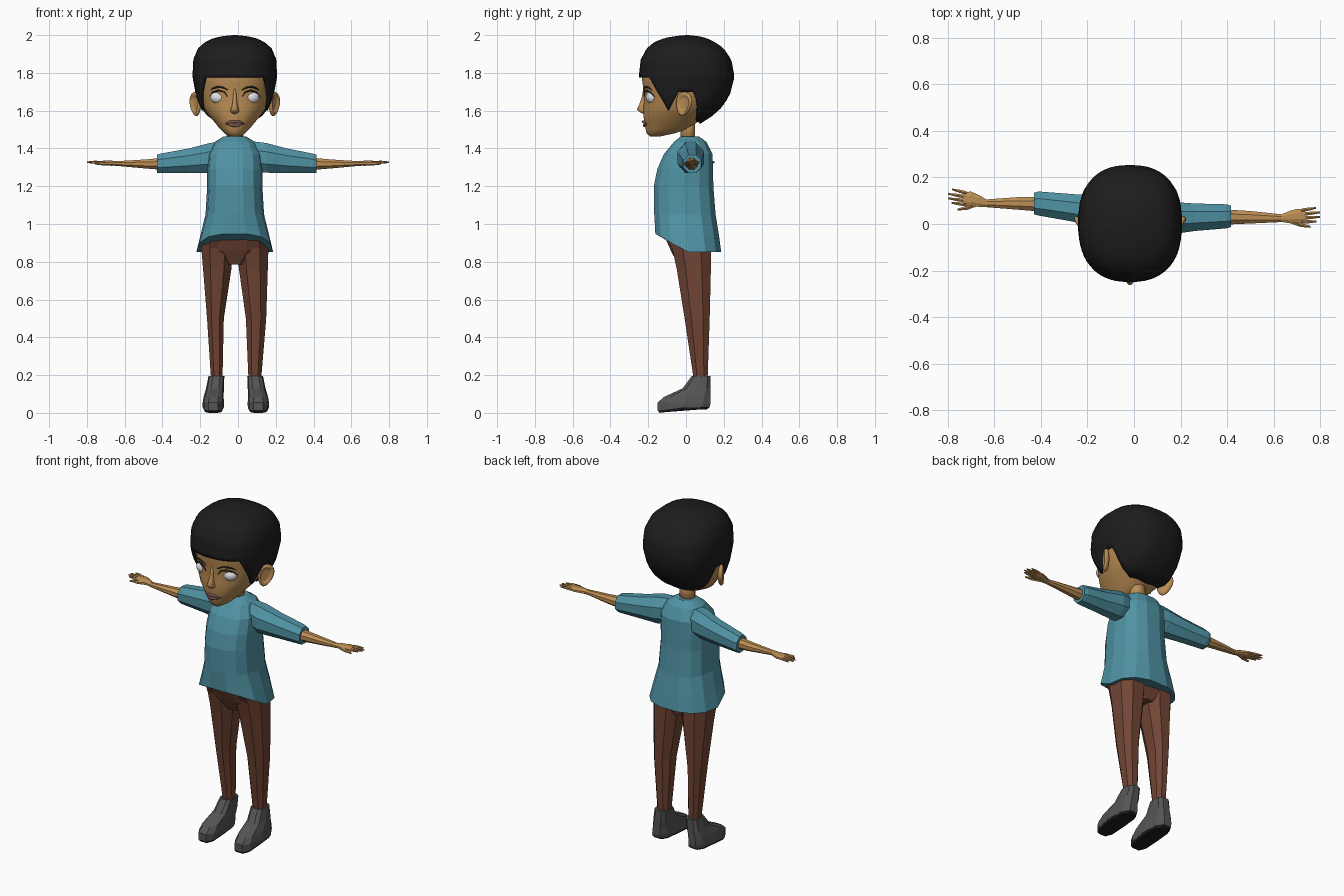
import bpy, bmesh
from math import sin, cos, pi, radians, copysign, sqrt
from mathutils import Vector, Matrix

if "Cube" in bpy.data.objects:
    bpy.data.objects.remove(bpy.data.objects["Cube"])

CX = -0.017  # centre line of the figure


def material(name, rgb):
    m = bpy.data.materials.new(name)
    m.diffuse_color = (*rgb, 1)
    m.use_nodes = True
    m.node_tree.nodes["Principled BSDF"].inputs["Base Color"].default_value = m.diffuse_color
    return m


SKIN = material("skin", (0.50, 0.27, 0.09))
SHIRT = material("teal_cloth", (0.08, 0.29, 0.37))
PANTS = material("brown_cloth", (0.17, 0.06, 0.035))
SHOE = material("grey_leather", (0.09, 0.09, 0.09))
BLACK = material("black", (0.012, 0.012, 0.012))
WHITE = material("eye_white", (0.75, 0.76, 0.8))
LIP = material("lip", (0.22, 0.09, 0.09))


def spow(v, p):
    return copysign(abs(v) ** p, v)


def finish(name, bm, mat, smooth):
    bmesh.ops.recalc_face_normals(bm, faces=bm.faces)
    me = bpy.data.meshes.new(name)
    bm.to_mesh(me)
    bm.free()
    me.materials.append(mat)
    for f in me.polygons:
        f.use_smooth = smooth
    ob = bpy.data.objects.new(name, me)
    bpy.context.collection.objects.link(ob)
    return ob


def loft(name, rings, mat, smooth=False, caps=(True, True)):
    bm = bmesh.new()
    vs = [[bm.verts.new(p) for p in r] for r in rings]
    n = len(vs[0])
    for a, b in zip(vs, vs[1:]):
        for i in range(n):
            j = (i + 1) % n
            bm.faces.new((a[i], a[j], b[j], b[i]))
    if caps[0]:
        bm.faces.new(vs[0])
    if caps[1]:
        bm.faces.new(vs[-1])
    return finish(name, bm, mat, smooth)


def ring(cx, hw, yf, yb, zf, zb=None, n=8, p=0.8):
    """Level section; the front may sit at another height than the rest."""
    zb = zf if zb is None else zb
    pts = []
    for i in range(n):
        a = 2 * pi * (i + 0.5) / n
        y = (yf + yb) / 2 - (yb - yf) / 2 * spow(cos(a), p)
        s = min(1, max(0, y / yf * 1.05)) if yf < 0 else 0
        pts.append((cx + hw * spow(sin(a), p), y, zb + (zf - zb) * s))
    return pts


def hoop(x, y, z, hy, hz, n=8):
    """Upright section for the arms and fingers."""
    return [(x, y + hy * cos(2 * pi * (i + .5) / n), z + hz * sin(2 * pi * (i + .5) / n))
            for i in range(n)]


def section(table, z):
    """Interpolate (half width, front, back) at a height."""
    if z <= table[0][0]:
        return table[0][1:]
    for a, b in zip(table, table[1:]):
        if z <= b[0]:
            t = (z - a[0]) / (b[0] - a[0])
            return [u + (v - u) * t for u, v in zip(a[1:], b[1:])]
    return table[-1][1:]


# Head
HEAD = [(1.463, .022, -.19, -.14), (1.48, .055, -.208, -.06), (1.505, .08, -.215, .02),
        (1.54, .108, -.222, .06), (1.58, .143, -.226, .11), (1.62, .168, -.225, .16),
        (1.68, .187, -.222, .20), (1.74, .20, -.23, .23), (1.80, .205, -.238, .235),
        (1.88, .19, -.215, .21)]
loft("head", [ring(CX, hw, f, b, z, n=36, p=.92) for z, hw, f, b in HEAD], SKIN, True)
loft("neck", [ring(CX, .045, -.03, .05, z, n=10, p=1) for z in (1.42, 1.58)], SKIN, True)


def face_y(x, z):
    hw, f, b = section(HEAD, z)
    return (f + b) / 2 - (b - f) / 2 * sqrt(max(0, 1 - abs((x - CX) / hw) ** 2.17))


# Hair shell: each column runs from the hairline up to the crown
HAIR = [(1.53, .10, -.08, .075), (1.565, .15, -.16, .13), (1.60, .182, -.215, .175),
        (1.675, .205, -.235, .23), (1.78, .224, -.25, .257), (1.87, .22, -.24, .24),
        (1.93, .195, -.208, .20), (1.965, .155, -.165, .15), (1.985, .11, -.11, .105),
        (1.995, .06, -.055, .065), (2.0, .01, 0, .015)]
LINE = [(0, 1.775), (42, 1.775), (72, 1.60), (84, 1.70), (96, 1.70), (114, 1.575),
        (126, 1.54), (180, 1.53)]
COLS, ROWS = 60, 18
rows = []
for k in range(ROWS + 1):
    row = []
    for i in range(COLS):
        deg = 360 * i / COLS
        h = section(LINE, min(deg, 360 - deg))[0]
        z = h + (2 - h) * sin(k / ROWS * pi / 2)
        hw, f, b = section(HAIR, z)
        a = radians(deg)
        row.append((CX + hw * spow(sin(a), .83), (f + b) / 2 - (b - f) / 2 * spow(cos(a), .83), z))
    rows.append(row)
hair = loft("hair", rows, BLACK, True, (False, True))
sol = hair.modifiers.new("thickness", 'SOLIDIFY')
sol.thickness, sol.offset = 0.015, -1


def ball(name, loc, scale, mat, rot=None, dent=0):
    bm = bmesh.new()
    bmesh.ops.create_uvsphere(bm, u_segments=20, v_segments=14, radius=1)
    if dent:
        bmesh.ops.rotate(bm, verts=bm.verts, cent=(0, 0, 0), matrix=Matrix.Rotation(pi / 2, 3, 'Y'))
        for v in bm.verts:
            r = sqrt(v.co.y ** 2 + v.co.z ** 2)
            if v.co.x * dent > 0 and r < .72:
                v.co.x *= -.1
            v.co.y *= 1 + .25 * v.co.z
    m = Matrix.Translation(loc) @ (rot or Matrix()) @ Matrix.Diagonal((*scale, 1))
    bm.transform(m)
    return finish(name, bm, mat, True)


def stroke(name, pts, radius, mat, lift=0):
    """Tapered line lying on the face; pts are (x, z) from the centre line."""
    cu = bpy.data.curves.new(name, 'CURVE')
    cu.dimensions = '3D'
    cu.bevel_depth, cu.bevel_resolution = radius, 1
    sp = cu.splines.new('POLY')
    sp.points.add(len(pts) - 1)
    for i, (q, (x, z)) in enumerate(zip(sp.points, pts)):
        q.co = (CX + x, face_y(CX + x, z) - lift, z, 1)
        q.radius = .35 + .65 * sin(pi * i / (len(pts) - 1))
    cu.materials.append(mat)
    bpy.context.collection.objects.link(bpy.data.objects.new(name, cu))


# Ears, eyes, brows and lashes
for s, side in ((-1, "left"), (1, "right")):
    rot = Matrix.Rotation(-s * radians(32), 4, 'Z') @ Matrix.Rotation(radians(-12), 4, 'X')
    ball(side + "_ear", (CX + s * .208, -.012, 1.635), (.02, .047, .065), SKIN, rot, dent=s)
    ball(side + "_eye", (CX + s * .086, -.176, 1.67), (.044, .036, .035), WHITE)
    stroke(side + "_brow", [(s * x, z) for x, z in
           ((.035, 1.708), (.06, 1.722), (.09, 1.726), (.115, 1.718), (.135, 1.70))], .006, BLACK)
    stroke(side + "_lash", [(s * x, z) for x, z in
           ((.04, 1.675), (.055, 1.698), (.085, 1.707), (.115, 1.697), (.134, 1.675))], .005, BLACK, .004)

# Nose and lips
loft("nose", [ring(CX, hw, f, -.19, z, n=10, p=1) for z, hw, f in
     ((1.582, .012, -.225), (1.592, .023, -.245), (1.606, .022, -.263), (1.63, .015, -.25),
      (1.67, .011, -.236), (1.72, .008, -.226))], SKIN, True)
stroke("upper_lip", [(-.05, 1.53), (-.025, 1.541), (0, 1.541), (.025, 1.541), (.05, 1.53)], .009, LIP, .003)
stroke("lower_lip", [(-.045, 1.529), (-.02, 1.523), (0, 1.521), (.02, 1.523), (.045, 1.529)], .009, LIP, .002)

# Shirt body, hem higher at the front
loft("shirt", [ring(CX, hw, f, b, zf, zb, n=14, p=.8) for hw, f, b, zf, zb in
     ((.203, -.166, .19, .948, .852), (.182, -.168, .178, .99, .94), (.155, -.172, .16, 1.06, 1.05),
      (.146, -.174, .148, 1.2, 1.2), (.146, -.155, .146, 1.29, 1.29), (.14, -.12, .143, 1.37, 1.37),
      (.105, -.065, .11, 1.435, 1.435), (.06, -.03, .07, 1.463, 1.463))], SHIRT)

# Hips
loft("hips", [ring(CX, hw, f, b, z, n=10) for hw, f, b, z in
     ((.05, -.045, .11, .785), (.165, -.085, .135, .86), (.165, -.135, .15, .97))], PANTS)

# Legs and shoes: (outer, inner) edges from thigh to ankle on each side
for side, edges, sole in (("left", ((-.188, -.02), (-.2, -.02), (-.19, -.03), (-.167, -.072), (-.145, -.08)), -.131),
                          ("right", ((-.014, .155), (-.014, .167), (0, .163), (.038, .153), (.053, .125)), .108)):
    depth = ((-.12, .14, .94), (-.08, .14, .87), (-.055, .138, .76), (-.012, .13, .5), (.038, .117, .18))
    loft(side + "_leg", [ring((e[0] + e[1]) / 2, (e[1] - e[0]) / 2, f, b, z, n=8, p=.85)
                         for e, (f, b, z) in zip(edges, depth)], PANTS)
    top = (edges[4][0] + edges[4][1]) / 2
    loft(side + "_shoe", [ring(sole + (top - sole) * t, hw, f, b, zf, zb, n=10, p=.7)
                          for t, hw, f, b, zf, zb in
                          ((0, .056, -.155, .13, .012, .03), (0, .057, -.155, .135, .055, .05),
                           (.1, .053, -.12, .134, .085, .085), (.5, .047, -.02, .133, .13, .13),
                           (.9, .042, .028, .131, .197, .195))], SHOE)
    loft(side + "_sole", [ring(sole, hw, f, b, zf, zb, n=10, p=.7) for hw, f, b, zf, zb in
                          ((.05, -.145, .115, 0, .018), (.056, -.155, .13, .013, .031))], BLACK)

# Arms: y positions at shoulder, cuff, wrist, knuckles and finger tips
for s, side, ys in ((-1, "left", (.05, .088, .089, .108, .12)), (1, "right", (.025, .033, .025, .034, .04))):
    sh, cu, wr, kn, tip = ys
    end = .43 if s < 0 else .416
    loft(side + "_sleeve", [hoop(s * x, y, z, hy, hz) for x, y, z, hy, hz in
         ((.07, sh, 1.36, .06, .085), (.15, sh, 1.35, .077, .085), (.26, (sh + cu) / 2, 1.335, .064, .07),
          (end - .02, cu, 1.321, .056, .056), (end, cu, 1.318, .05, .052))], SHIRT)
    loft(side + "_forearm", [hoop(s * x, y, z, hy, hz) for x, y, z, hy, hz in
         ((.38, cu - .003, 1.318, .036, .036), (.5, (cu + wr) / 2, 1.318, .029, .025),
          (.635, wr, 1.32, .018, .014), (.665, (wr + kn) / 2, 1.322, .027, .014),
          (.70, kn, 1.324, .034, .013), (.735, kn, 1.325, .031, .009))], SKIN)
    for i, length in enumerate((.785, .80, .80, .782)):
        o = (i - 1.5) / 1.5
        loft(f"{side}_finger_{i + 1}", [hoop(s * x, y, z, r, r, 6) for x, y, z, r in
             ((.72, kn + o * .025, 1.325, .009), ((.72 + length) / 2, (kn + tip) / 2 + o * .027, 1.327, .008),
              (length, tip + o * .029, 1.327, .004))], SKIN)
    loft(side + "_thumb", [hoop(s * x, kn - d, 1.32, r, r, 6) for x, d, r in
         ((.665, .018, .012), (.715, .038, .010), (.758, .046, .005))], SKIN)
